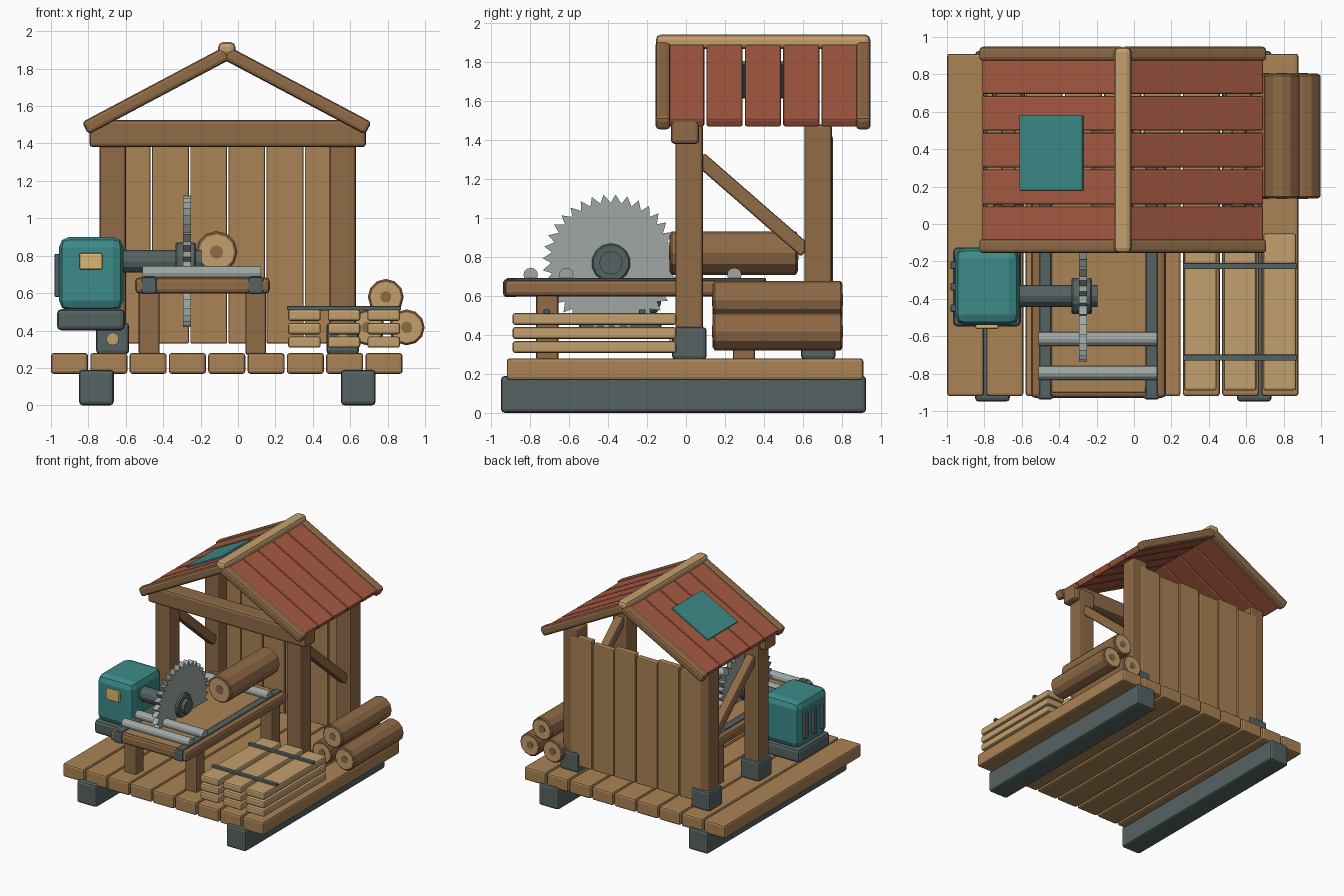
import bpy, bmesh, math
from mathutils import Vector, Matrix

if "Cube" in bpy.data.objects:
    bpy.data.objects.remove(bpy.data.objects["Cube"])


def mat(name, r, g, b):
    m = bpy.data.materials.new(name)
    m.diffuse_color = [(c / 255) ** 2.2 for c in (r, g, b)] + [1]
    m.use_nodes = True
    m.node_tree.nodes["Principled BSDF"].inputs["Base Color"].default_value = m.diffuse_color
    return m


DECK = mat("deck_wood", 168, 130, 86)
POST = mat("post_wood", 142, 106, 72)
PALE = mat("pale_wood", 194, 158, 110)
ROOF = mat("red_roof", 165, 90, 68)
TEAL = mat("teal_paint", 62, 138, 136)
DARK = mat("dark_metal", 86, 98, 98)
STEEL = mat("steel", 158, 166, 162)
GOLD = mat("plate", 218, 182, 112)


def finish(bm, name, m, matrix, bevel=0.0, segments=2, smooth=False):
    bmesh.ops.recalc_face_normals(bm, faces=bm.faces)
    me = bpy.data.meshes.new(name)
    bm.to_mesh(me)
    bm.free()
    ob = bpy.data.objects.new(name, me)
    bpy.context.collection.objects.link(ob)
    me.materials.append(m)
    ob.matrix_world = matrix
    if bevel:
        mod = ob.modifiers.new("bevel", "BEVEL")
        mod.width, mod.segments = bevel, segments
    if smooth:
        bpy.context.view_layer.objects.active = ob
        ob.select_set(True)
        bpy.ops.object.shade_smooth_by_angle(angle=math.radians(35))
        ob.select_set(False)
    return ob


def cuboid(size):
    bm = bmesh.new()
    bmesh.ops.create_cube(bm, size=1)
    bmesh.ops.scale(bm, vec=size, verts=bm.verts)
    return bm


def box(name, m, x, y, z, bevel=0.012):
    """Box from (min, max) ranges on each axis."""
    size = [r[1] - r[0] for r in (x, y, z)]
    mid = Vector([(r[0] + r[1]) / 2 for r in (x, y, z)])
    return finish(cuboid(size), name, m, Matrix.Translation(mid), bevel)


def along(a, b):
    a, b = Vector(a), Vector(b)
    q = (b - a).to_track_quat('Z', 'Y')
    return Matrix.Translation((a + b) / 2) @ q.to_matrix().to_4x4(), (b - a).length


def beam(name, m, a, b, w, t, bevel=0.012):
    mw, length = along(a, b)
    return finish(cuboid((w, t, length)), name, m, mw, bevel)


def rod(name, m, a, b, r, sides=12, bevel=0.0):
    mw, length = along(a, b)
    bm = bmesh.new()
    bmesh.ops.create_cone(bm, cap_ends=True, segments=sides, radius1=r, radius2=r, depth=length)
    ob = finish(bm, name, m, mw)
    if bevel:
        mod = ob.modifiers.new("bevel", "BEVEL")
        mod.width, mod.segments = bevel, 1
        mod.angle_limit = math.radians(50)
    return ob


def log(name, x, z, r, y0, y1):
    rod(name, POST, (x, y0, z), (x, y1, z), r, 12, 0.008)
    rod(name + "_cut_ends", PALE, (x, y0 - 0.004, z), (x, y1 + 0.004, z), r * 0.84)
    rod(name + "_heart", POST, (x, y0 - 0.007, z), (x, y1 + 0.007, z), r * 0.32, 10)


# Skids and deck
for i, x in enumerate((-0.757, 0.643)):
    box(f"skid_{i}", DARK, (x - 0.093, x + 0.093), (-0.95, 0.925), (0, 0.19), 0.02)
for i in range(9):
    x = -1.0 + i * 0.2102
    box(f"deck_plank_{i}", DECK, (x, x + 0.198), (-0.92, 0.91), (0.168, 0.28), 0.015)

# Posts with metal shoes, pegs and diagonal braces
for i, x in enumerate((-0.67, 0.56)):
    for j, y in enumerate((0.016, 0.678)):
        box(f"post_{i}{j}", POST, (x - 0.07, x + 0.07), (y - 0.071, y + 0.071), (0.28, 1.48), 0.014)
        box(f"post_shoe_{i}{j}", DARK, (x - 0.088, x + 0.088), (y - 0.088, y + 0.09), (0.275, 0.44), 0.018)
    rod(f"shoe_peg_{i}", PALE, (x, -0.085, 0.355), (x, -0.05, 0.355), 0.034, 10)
    beam(f"brace_{i}", POST, (x, 0.07, 1.305), (x, 0.615, 0.83), 0.075, 0.075)
box("front_beam", POST, (-0.795, 0.685), (-0.078, 0.068), (1.38, 1.525), 0.02)

# Back wall
for i in range(6):
    x = -0.055 + (i - 2.5) * 0.204
    box(f"wall_plank_{i}", DECK, (x - 0.098, x + 0.098), (0.7, 0.754),
        (0.33, 1.40 + 0.02 * (i % 2)), 0.008)

# Roof: slope planks, barge poles, ridge
RX, RZ, SLOPE = -0.06, 1.882, 0.53


def roof_pt(side, dx, y, lift=0.0):
    return (RX + side * dx, y, RZ - SLOPE * dx + lift)


for side, tag in ((-1, "left"), (1, "right")):
    for i in range(5):
        y = 0.395 + (i - 2) * 0.197
        beam(f"roof_plank_{tag}_{i}", ROOF, roof_pt(side, 0.0, y), roof_pt(side, 0.742, y), 0.186, 0.05, 0.01)
    for y, end in ((-0.118, "front"), (0.91, "back")):
        beam(f"barge_pole_{tag}_{end}", POST, roof_pt(side, 0.0, y), roof_pt(side, 0.757, y), 0.076, 0.075, 0.02)
beam("roof_patch", TEAL, roof_pt(-1, 0.212, 0.38, 0.03), roof_pt(-1, 0.548, 0.38, 0.03), 0.4, 0.02, 0.003)
box("ridge_cap", PALE, (-0.106, -0.014), (-0.155, 0.946), (1.868, 1.942), 0.026)

# Saw table with legs, guide strips, end caps and rollers
box("saw_table", POST, (-0.55, 0.17), (-0.93, 0.42), (0.598, 0.683), 0.022)
for i, x in enumerate((-0.475, 0.095)):
    for j, y in enumerate((-0.712, 0.297)):
        box(f"table_leg_{i}{j}", POST, (x - 0.056, x + 0.056), (y - 0.057, y + 0.057), (0.27, 0.61))
    box(f"guide_strip_{i}", DARK, (x - 0.03, x + 0.03), (-0.92, 0.41), (0.67, 0.692), 0.004)
    box(f"strip_cap_{i}", DARK, (x - 0.042, x + 0.042), (-0.938, -0.86), (0.595, 0.686), 0.014)
for i, y in enumerate((-0.797, -0.615, 0.248)):
    rod(f"roller_{i}", STEEL, (-0.51, y, 0.708), (0.122, y, 0.708), 0.037, 12)
box("table_top_board", DECK, (-0.44, 0.06), (-0.9, 0.39), (0.67, 0.687), 0.003)

# Toothed saw blade
bm = bmesh.new()
TEETH = 36
ring = []
for i in range(TEETH):
    for frac, r in ((0.0, 0.308), (0.62, 0.352)):
        a = (i + frac) / TEETH * math.tau
        ring.append(bm.verts.new((-0.022, r * math.cos(a), r * math.sin(a))))
face = bm.faces.new(ring)
ext = bmesh.ops.extrude_face_region(bm, geom=[face])
bmesh.ops.translate(bm, vec=(0.044, 0, 0), verts=[v for v in ext["geom"] if isinstance(v, bmesh.types.BMVert)])
finish(bm, "saw_blade", STEEL, Matrix.Translation((-0.273, -0.385, 0.77)))
rod("blade_flange", DARK, (-0.335, -0.385, 0.77), (-0.225, -0.385, 0.77), 0.1, 14, 0.008)
rod("drive_shaft", DARK, (-0.66, -0.385, 0.77), (-0.195, -0.385, 0.77), 0.06, 12)

# Motor
box("motor_base", DARK, (-0.968, -0.605), (-0.548, -0.125), (0.4, 0.515), 0.025)
box("motor_body", TEAL, (-0.957, -0.613), (-0.54, -0.128), (0.505, 0.9), 0.055)
box("motor_plate", GOLD, (-0.848, -0.725), (-0.562, -0.53), (0.725, 0.815), 0.01)
for i in range(3):
    y = -0.335 + (i - 1) * 0.115
    box(f"motor_vent_{i}", DARK, (-0.982, -0.94), (y - 0.02, y + 0.02), (0.58, 0.81), 0.008)

# Logs: one on the table, three stacked on the side
log("table_log", -0.115, 0.82, 0.112, -0.08, 0.57)
for i, (x, z) in enumerate(((0.69, 0.417), (0.902, 0.417), (0.79, 0.58))):
    log(f"stacked_log_{i}", x, z, 0.096, 0.14, 0.8)

# Sawn lumber stack with straps
for i, x in enumerate((0.355, 0.567, 0.779)):
    for k in range(3):
        z = 0.308 + k * 0.072
        box(f"lumber_{i}{k}", PALE, (x - 0.087, x + 0.087), (-0.89, -0.05), (z, z + 0.06), 0.012)
for i, y in enumerate((-0.715, -0.225)):
    box(f"lumber_strap_{i}", DARK, (0.262, 0.872), (y - 0.016, y + 0.016), (0.508, 0.53), 0.004)
